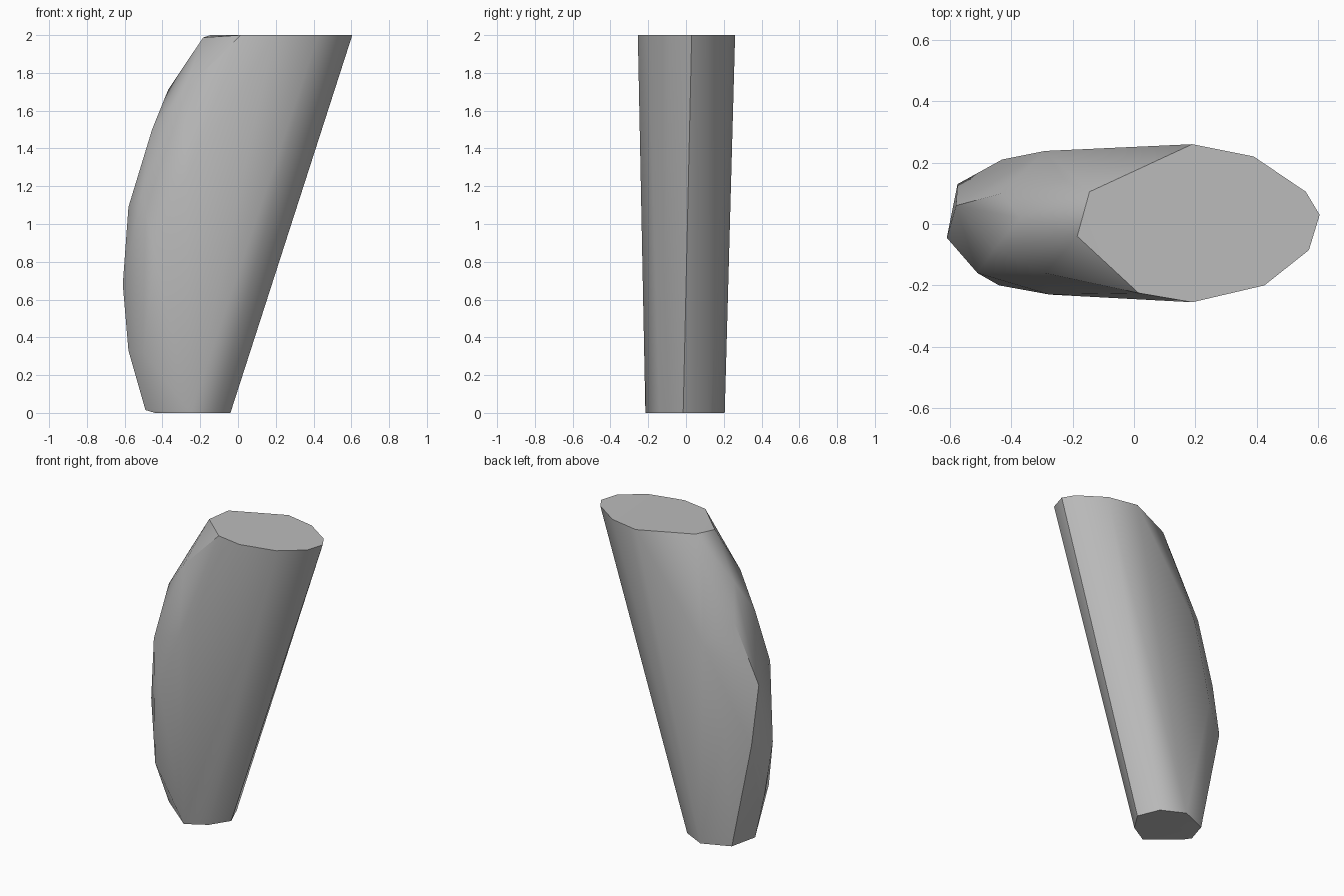
import bpy
import bmesh
import math

cube = bpy.data.objects.get("Cube")
if cube:
    bpy.data.objects.remove(cube, do_unlink=True)

# One plain grey for the whole body
grey = bpy.data.materials.new("plain_grey")
grey.use_nodes = True
colour = (0.5, 0.5, 0.5, 1.0)
grey.diffuse_color = colour
grey.node_tree.nodes["Principled BSDF"].inputs["Base Color"].default_value = colour

# Flat upper end outline (x, y)
top_outline = [(0.19, 0.26), (0.39, 0.22), (0.56, 0.105), (0.605, 0.03),
               (0.57, -0.085), (0.425, -0.20), (0.19, -0.255),
               (0.015, -0.225), (-0.145, 0.105)]

# Flat lower end outline (x, y)
bottom_outline = [(-0.04, -0.015), (-0.10, 0.13), (-0.25, 0.205), (-0.43, 0.13),
                  (-0.44, -0.06), (-0.25, -0.215), (-0.12, -0.14)]

# Bulging edge between the two ends (x, y, z)
bulge = [(-0.185, -0.04, 1.987), (-0.37, 0.02, 1.71), (-0.29, -0.16, 1.70),
         (-0.225, 0.14, 1.76), (-0.455, -0.08, 1.50), (-0.43, 0.10, 1.48),
         (-0.29, 0.238, 1.35), (-0.275, -0.23, 1.25),
         (-0.58, 0.06, 1.09), (-0.51, -0.16, 1.15), (-0.44, -0.20, 0.85),
         (-0.43, 0.21, 0.85), (-0.575, 0.13, 0.71), (-0.61, -0.045, 0.68),
         (-0.58, 0.0, 0.33), (-0.50, -0.16, 0.32), (-0.49, -0.03, 0.015)]

points = [(x, y, 2.0) for x, y in top_outline]
points += [(x, y, 0.0) for x, y in bottom_outline]
points += bulge

# Skin the outlines with a convex hull
bm = bmesh.new()
for p in points:
    bm.verts.new(p)
hull = bmesh.ops.convex_hull(bm, input=bm.verts)
loose = {g for g in hull["geom_interior"] + hull["geom_unused"]
         if isinstance(g, bmesh.types.BMVert)}
bmesh.ops.delete(bm, geom=list(loose), context='VERTS')

# Merge the flat ends into single faces
bmesh.ops.dissolve_limit(bm, angle_limit=math.radians(0.5),
                         verts=bm.verts[:], edges=bm.edges[:])
bmesh.ops.recalc_face_normals(bm, faces=bm.faces[:])

mesh = bpy.data.meshes.new("leaning_body")
bm.to_mesh(mesh)
bm.free()
mesh.materials.append(grey)
body = bpy.data.objects.new("leaning_body", mesh)
bpy.context.collection.objects.link(body)

# Smooth sides with crisp ends
bpy.ops.object.select_all(action='DESELECT')
body.select_set(True)
bpy.context.view_layer.objects.active = body
bpy.ops.object.shade_smooth_by_angle(angle=math.radians(30))
